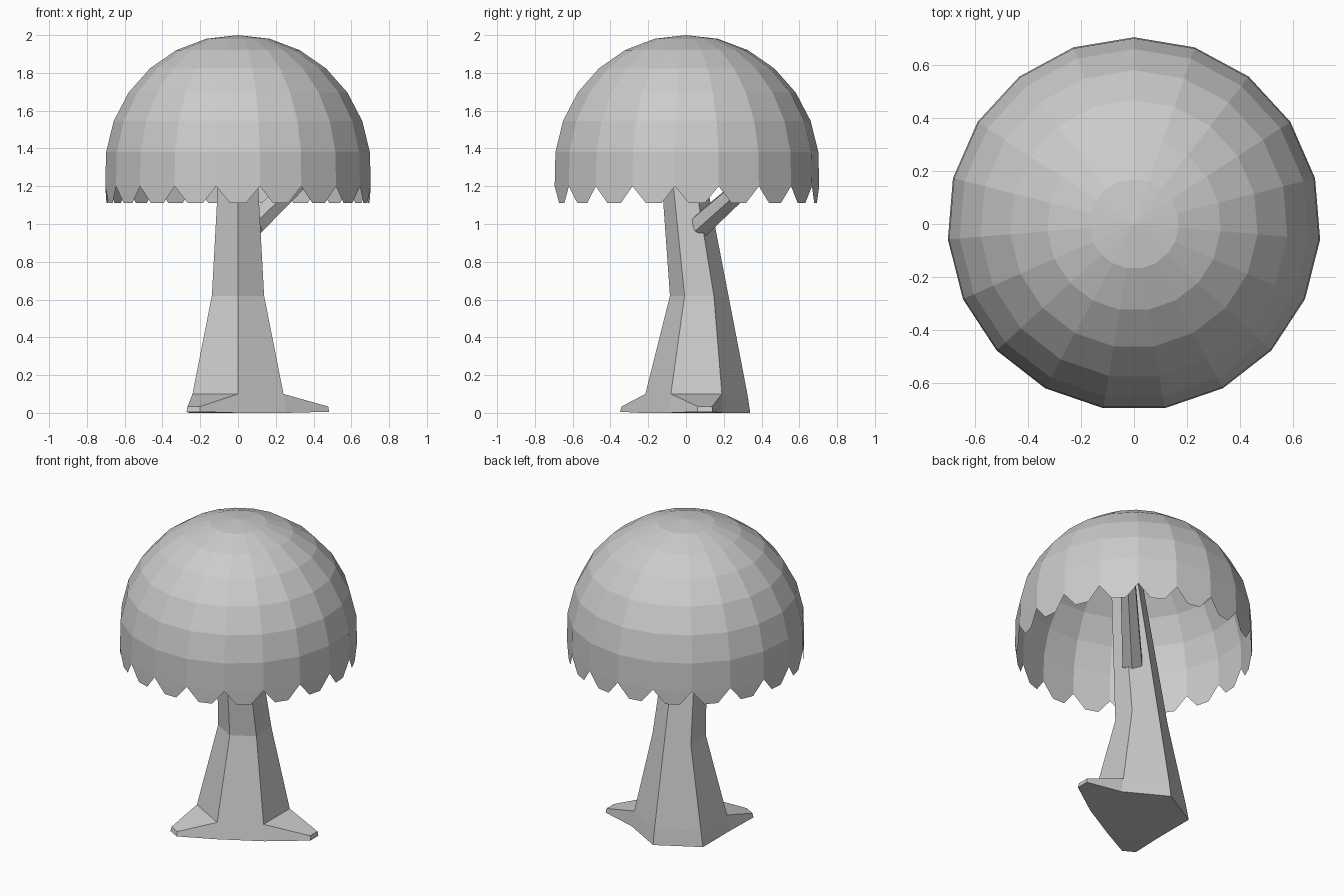
import bpy, bmesh
from math import sin, cos, radians, pi
from mathutils import Vector

if "Cube" in bpy.data.objects:
    bpy.data.objects.remove(bpy.data.objects["Cube"])


def finish(bm, name):
    mesh = bpy.data.meshes.new(name)
    bm.to_mesh(mesh)
    bm.free()
    obj = bpy.data.objects.new(name, mesh)
    bpy.context.collection.objects.link(obj)
    return obj


def bridge(bm, a, b):
    n = len(a)
    return [bm.faces.new((a[i], a[(i + 1) % n], b[(i + 1) % n], b[i])) for i in range(n)]


# Canopy: open 19-sided dome with a straight rim and a tooth under each side
SIDES, R, CENTRE = 19, 0.706, 1.295
bm = bmesh.new()


def dome_ring(r, z):
    return [bm.verts.new((r * cos(pi / 2 + 2 * pi * i / SIDES),
                          r * sin(pi / 2 + 2 * pi * i / SIDES), z)) for i in range(SIDES)]


step = pi / 13
rings = [dome_ring(0.705, 1.2)]
for k in range(6, 0, -1):
    rings.append(dome_ring(R * sin(step * k), CENTRE + R * cos(step * k)))
for lower, upper in zip(rings, rings[1:]):
    bridge(bm, lower, upper)
apex = bm.verts.new((0, 0, 2.0))
for i in range(SIDES):
    bm.faces.new((rings[-1][i], rings[-1][(i + 1) % SIDES], apex))
    a, b = rings[0][i], rings[0][(i + 1) % SIDES]
    c = bm.verts.new(a.co.lerp(b.co, 0.32) - Vector((0, 0, 0.09)))
    d = bm.verts.new(a.co.lerp(b.co, 0.68) - Vector((0, 0, 0.09)))
    bm.faces.new((a, c, d, b))
finish(bm, "canopy")

# Trunk: leaning hexagonal taper, rings are (z, radius, y centre)
bm = bmesh.new()
profile = [(0, 0.29, 0.05), (0.1, 0.27, 0.055), (0.62, 0.155, 0.07), (1.6, 0.095, -0.06)]
loops = []
for z, r, cy in profile:
    loops.append([bm.verts.new((1.03 * r * cos(radians(60 * k - 90)),
                                cy + r * sin(radians(60 * k - 90)), z)) for k in range(6)])
sides = [bridge(bm, lo, up) for lo, up in zip(loops, loops[1:])]
bm.faces.new(loops[0][::-1])
bm.faces.new(loops[-1])

# Roots: two base faces drawn out to small flat tips
for k, tip in ((1, Vector((0.48, 0.1, 0.02))), (5, Vector((-0.235, -0.325, 0.02)))):
    face = bmesh.ops.extrude_discrete_faces(bm, faces=[sides[0][k]])["faces"][0]
    mid = face.calc_center_median()
    for v in face.verts:
        v.co = tip + (v.co - mid) * 0.28
bmesh.ops.recalc_face_normals(bm, faces=bm.faces)
finish(bm, "trunk")

# Branch: stub rising from the trunk towards the back right of the canopy
start, end = Vector((0.075, 0.075, 0.99)), Vector((0.39, 0.41, 1.29))
axis = end - start
bm = bmesh.new()
bmesh.ops.create_cone(bm, cap_ends=True, segments=6, radius1=0.067, radius2=0.05,
                      depth=axis.length)
branch = finish(bm, "branch")
branch.location = (start + end) / 2
branch.rotation_euler = axis.to_track_quat('Z', 'Y').to_euler()
